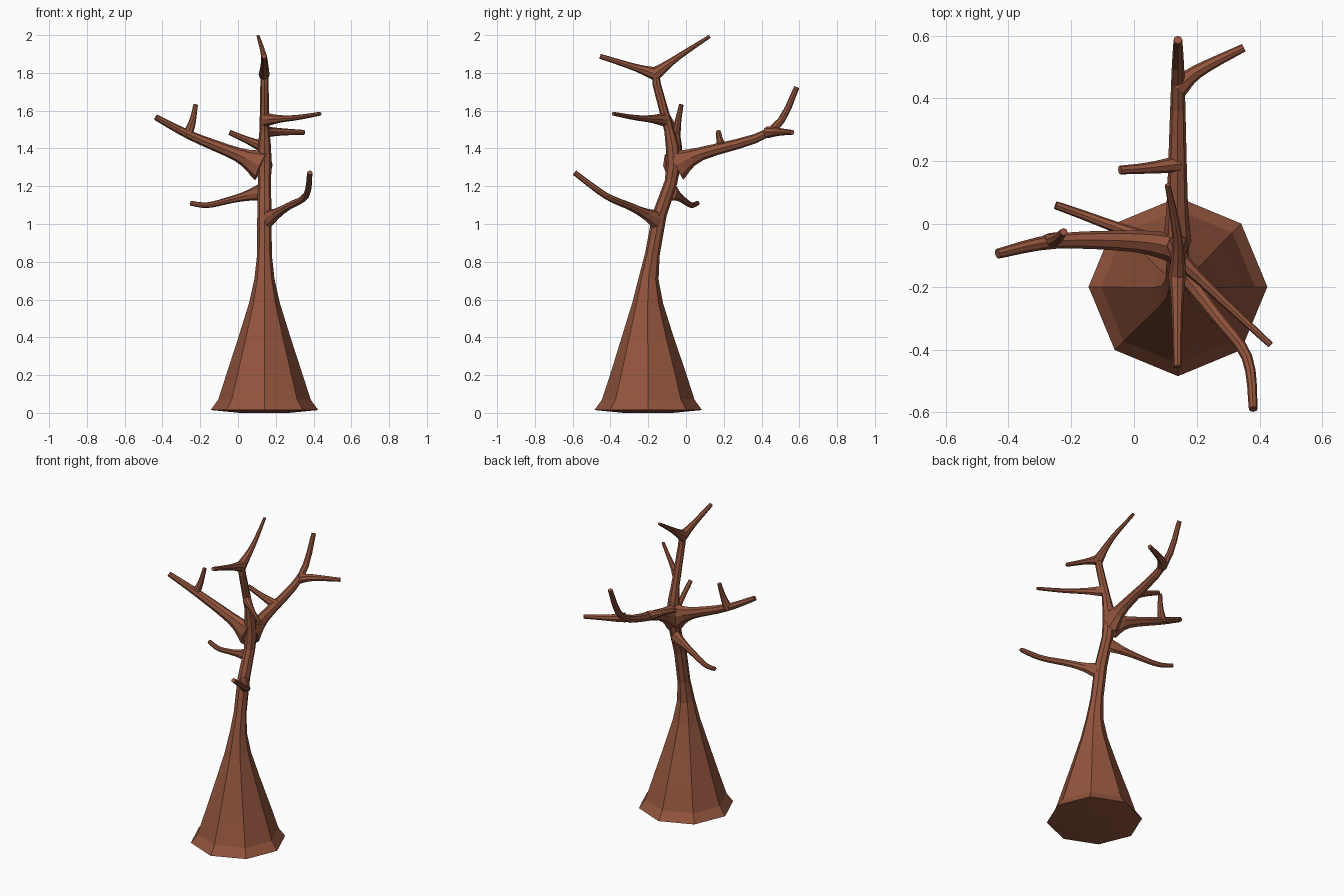
import bpy, bmesh, math
from mathutils import Vector

if "Cube" in bpy.data.objects:
    bpy.data.objects.remove(bpy.data.objects["Cube"])

bark = bpy.data.materials.new("bark")
bark.diffuse_color = (0.29, 0.09, 0.047, 1)
bark.use_nodes = True
bark.node_tree.nodes["Principled BSDF"].inputs["Base Color"].default_value = bark.diffuse_color
SIDES = 8
X, Z = Vector((1, 0, 0)), Vector((0, 0, 1))


def limb(name, path, wide, tall, ref):
    """Octagonal tube along path; tall is the radius along ref, wide across it."""
    bm = bmesh.new()
    rings = []
    for i, p in enumerate(path):
        t = (path[min(i + 1, len(path) - 1)] - path[max(i - 1, 0)]).normalized()
        a = (ref - t * ref.dot(t)).normalized()
        b = t.cross(a)
        rings.append([bm.verts.new(p + a * tall[i] * math.cos(k * math.tau / SIDES)
                                   + b * wide[i] * math.sin(k * math.tau / SIDES))
                      for k in range(SIDES)])
    for lo, hi in zip(rings, rings[1:]):
        for k in range(SIDES):
            n = (k + 1) % SIDES
            bm.faces.new((lo[k], lo[n], hi[n], hi[k]))
    bm.faces.new(rings[0][::-1])
    bm.faces.new(rings[-1])
    bmesh.ops.recalc_face_normals(bm, faces=bm.faces)
    me = bpy.data.meshes.new(name)
    bm.to_mesh(me)
    bm.free()
    me.materials.append(bark)
    bpy.context.collection.objects.link(bpy.data.objects.new(name, me))


def branch(name, r0, r1, flare, *points, ref=Z):
    """Smoothed tapering limb that flares vertically where it leaves its parent."""
    pts = [Vector(p) for p in points]
    path = []
    for i in range(len(pts) - 1):
        a, b, c, d = pts[max(i - 1, 0)], pts[i], pts[i + 1], pts[min(i + 2, len(pts) - 1)]
        for t in (s / 4 for s in range(4)):
            path.append(0.5 * (2 * b + (c - a) * t + (2 * a - 5 * b + 4 * c - d) * t * t
                               + (3 * b - a - 3 * c + d) * t ** 3))
    path.append(pts[-1])
    dist = [0]
    for p, q in zip(path, path[1:]):
        dist.append(dist[-1] + (q - p).length)
    base = [r0 + (r1 - r0) * s / dist[-1] for s in dist]
    web = [math.exp(-(s / 0.075) ** 1.5) for s in dist]
    limb(name, path, [r + 0.008 * w for r, w in zip(base, web)],
         [r + flare * w for r, w in zip(base, web)], ref)


# Trunk with wide octagonal foot: y, z, radius
trunk = [(-.2, 0, .13), (-.2, .015, .285), (-.2, .07, .245), (-.2, .2, .203),
         (-.203, .4, .138), (-.203, .58, .082), (-.198, .71, .053), (-.178, .84, .039),
         (-.14, 1.05, .038), (-.08, 1.22, .034), (-.066, 1.31, .038), (-.072, 1.41, .035),
         (-.09, 1.5, .026), (-.155, 1.74, .022), (-.163, 1.815, .02)]
radii = [r for _, _, r in trunk]
limb("trunk", [Vector((.14, y, z)) for y, z, _ in trunk], radii, radii, X)

# Lower branches
branch("lower_front_branch", .024, .014, .028,
       (.15, -.15, 1.02), (.26, -.29, 1.09), (.36, -.425, 1.15), (.38, -.59, 1.272))
branch("lower_left_branch", .022, .013, .025,
       (.13, -.075, 1.17), (-.03, -.02, 1.13), (-.16, .028, 1.1), (-.25, .06, 1.11))

# Left bough and its upright twig
branch("left_bough", .039, .016, .048,
       (.125, -.075, 1.31), (0, -.055, 1.367), (-.25, -.055, 1.468), (-.435, -.095, 1.565))
branch("left_twig", .018, .012, .01,
       (-.27, -.055, 1.465), (-.242, -.043, 1.54), (-.224, -.025, 1.632), ref=X)

# Back bough, its side fork and its twig
branch("back_bough", .037, .014, .048,
       (.138, -.055, 1.31), (.138, .08, 1.372), (.14, .45, 1.492), (.14, .587, 1.725))
branch("back_right_branch", .023, .013, .008,
       (.14, .43, 1.485), (.2, .485, 1.488), (.35, .562, 1.485))
branch("back_left_twig", .019, .014, .012,
       (.14, .19, 1.405), (.04, .178, 1.448), (-.045, .172, 1.485))

# Upper front branch and the crown fork
branch("upper_front_branch", .019, .01, .018,
       (.145, -.112, 1.552), (.3, -.26, 1.562), (.435, -.385, 1.584))
branch("crown_front_branch", .02, .013, .016,
       (.138, -.155, 1.792), (.138, -.31, 1.842), (.138, -.455, 1.888))
branch("crown_back_branch", .021, .009, .016,
       (.138, -.17, 1.79), (.138, -.04, 1.885), (.107, .125, 1.993))
